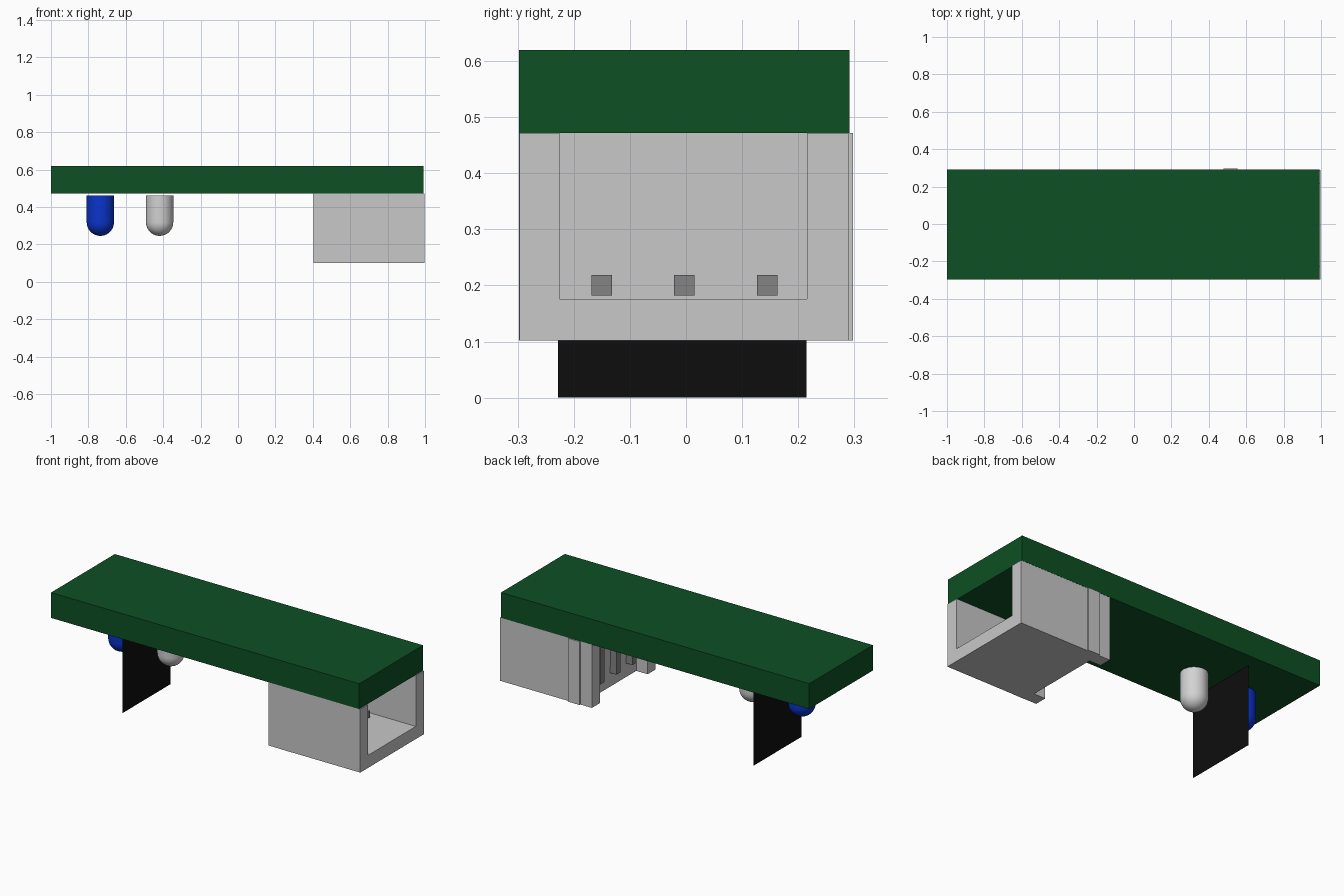
import bpy, bmesh, math
from mathutils import Matrix

cube = bpy.data.objects.get("Cube")
if cube:
    bpy.data.objects.remove(cube, do_unlink=True)


def material(name, rgb):
    m = bpy.data.materials.new(name)
    m.use_nodes = True
    m.diffuse_color = (*rgb, 1)
    m.node_tree.nodes["Principled BSDF"].inputs["Base Color"].default_value = (*rgb, 1)
    return m


GREEN = material("board green", (0.0044, 0.08, 0.0175))
GREY = material("light grey plastic", (0.58, 0.58, 0.58))
WHITE = material("lamp white", (0.65, 0.65, 0.65))
BLUE = material("lamp blue", (0.003, 0.035, 0.62))
BLACK = material("matte black", (0.004, 0.004, 0.004))
METAL = material("pin grey", (0.23, 0.23, 0.23))


def finish(name, bm, mat):
    bmesh.ops.recalc_face_normals(bm, faces=bm.faces)
    mesh = bpy.data.meshes.new(name)
    bm.to_mesh(mesh)
    bm.free()
    mesh.materials.append(mat)
    obj = bpy.data.objects.new(name, mesh)
    bpy.context.collection.objects.link(obj)
    return obj


def add_box(bm, x, y, z):
    """Add a box spanning the (low, high) pairs."""
    spans = (x, y, z)
    size = [hi - lo for lo, hi in spans]
    mid = [(hi + lo) / 2 for lo, hi in spans]
    bmesh.ops.create_cube(bm, size=1, matrix=Matrix.Translation(mid) @ Matrix.Diagonal((*size, 1)))


def boxes(name, mat, *spans):
    bm = bmesh.new()
    for s in spans:
        add_box(bm, *s)
    return finish(name, bm, mat)


BASE = 0.472      # underside of the board
LOW = 0.102       # underside of the connector
FLOOR = 0.176     # inner floor of the connector

# Circuit board
boxes("circuit_board", GREEN, ((-1, 0.992), (-0.298, 0.291), (BASE, 0.62)))

# Connector shell: two walls, floor, and a slightly wider pin panel
X0, X1 = 0.405, 0.998
boxes("connector_front_wall", GREY, ((X0, X1), (-0.297, -0.225), (LOW, BASE)))
boxes("connector_back_wall", GREY, ((X0, X1), (0.216, 0.29), (LOW, BASE)))
boxes("connector_floor", GREY, ((0.48, X1), (-0.225, 0.216), (LOW, FLOOR)))
boxes("connector_panel", GREY, ((0.479, 0.553), (-0.298, 0.298), (LOW, BASE)))

# Bent pins: one leg rising to the board, one reaching into the connector
for label, y in (("front", -0.15), ("middle", -0.003), ("back", 0.145)):
    side = (y - 0.0185, y + 0.0185)
    boxes(label + "_pin", METAL,
          ((0.438, 0.476), side, (0.182, BASE + 0.003)),
          ((0.476, 0.74), side, (0.182, 0.219)))

# Dividing screen between the lamps
bm = bmesh.new()
corners = [(-0.586, y, z) for y, z in ((-0.228, 0), (0.215, 0), (0.215, BASE), (-0.228, BASE))]
bm.faces.new([bm.verts.new(c) for c in corners])
finish("light_screen", bm, BLACK)


# Lamps: a cylinder with a domed lower end, spun from a profile
def lamp(name, x, mat, r=0.073, top=0.463, bottom=0.246):
    bm = bmesh.new()
    arc = [i * math.pi / 20 for i in range(11)]
    profile = [(r * math.sin(a), bottom + r - r * math.cos(a)) for a in arc]
    profile += [(r, top), (0, top)]
    verts = [bm.verts.new((px, 0, pz)) for px, pz in profile]
    edges = [bm.edges.new(pair) for pair in zip(verts, verts[1:])]
    bmesh.ops.spin(bm, geom=verts + edges, cent=(0, 0, 0), axis=(0, 0, 1),
                   angle=2 * math.pi, steps=40)
    bmesh.ops.remove_doubles(bm, verts=bm.verts, dist=1e-4)
    obj = finish(name, bm, mat)
    obj.location = (x, -0.02, 0)
    bpy.ops.object.select_all(action="DESELECT")
    obj.select_set(True)
    bpy.context.view_layer.objects.active = obj
    bpy.ops.object.shade_smooth_by_angle(angle=math.radians(40))


lamp("blue_lamp", -0.736, BLUE)
lamp("white_lamp", -0.419, WHITE)
